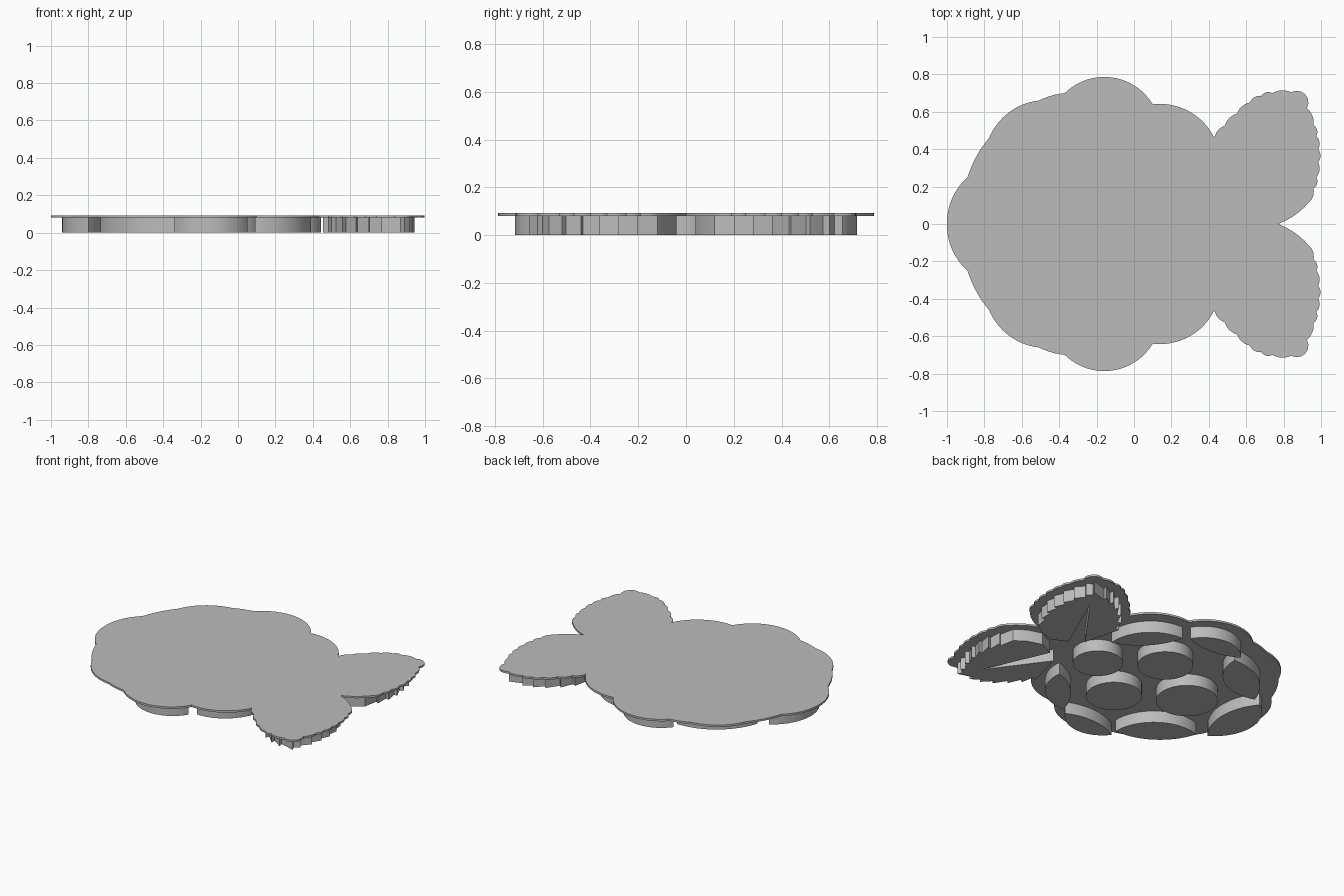
import bpy
import bmesh
import math
from mathutils import Vector

cube = bpy.data.objects.get("Cube")
if cube:
    bpy.data.objects.remove(cube, do_unlink=True)

PLATE_BOTTOM, PLATE_TOP = 0.08, 0.093

grey = bpy.data.materials.new("plain_grey")
grey.use_nodes = True
grey.diffuse_color = (0.5, 0.5, 0.5, 1)
grey.node_tree.nodes["Principled BSDF"].inputs["Base Color"].default_value = (0.5, 0.5, 0.5, 1)


def arc(p, q, sag, steps):
    """Points from p up to (not including) q on an arc bulging left by sag."""
    p, q = Vector(p), Vector(q)
    chord = q - p
    side = Vector((-chord.y, chord.x)).normalized()
    if abs(sag) < 0.001:
        return [p]
    half = chord.length / 2
    radius = (half * half + sag * sag) / (2 * sag)
    centre = (p + q) / 2 + side * (sag - radius)
    sweep = 4 * math.atan(sag / half)
    start = math.atan2(p.y - centre.y, p.x - centre.x)
    r = abs(radius)
    return [centre + r * Vector((math.cos(start - sweep * i / steps),
                                 math.sin(start - sweep * i / steps)))
            for i in range(steps)]


def flip(points):
    return [Vector((p[0], -p[1])) for p in reversed(points)]


def slab(name, points, z0, z1):
    """Extrude a flat outline between two heights."""
    bm = bmesh.new()
    face = bm.faces.new([bm.verts.new((p[0], p[1], z0)) for p in points])
    top = bmesh.ops.extrude_face_region(bm, geom=[face])["geom"]
    bmesh.ops.translate(bm, vec=(0, 0, z1 - z0),
                        verts=[v for v in top if isinstance(v, bmesh.types.BMVert)])
    bmesh.ops.recalc_face_normals(bm, faces=bm.faces)
    mesh = bpy.data.meshes.new(name)
    bm.to_mesh(mesh)
    bm.free()
    mesh.materials.append(grey)
    obj = bpy.data.objects.new(name, mesh)
    bpy.context.collection.objects.link(obj)
    bpy.ops.object.select_all(action="DESELECT")
    obj.select_set(True)
    bpy.context.view_layer.objects.active = obj
    bpy.ops.object.shade_smooth_by_angle(angle=math.radians(25))


def pair(name, points):
    slab(name + "_left", points, 0, PLATE_BOTTOM)
    slab(name + "_right", flip(points), 0, PLATE_BOTTOM)


# Backing plate: lobed berry edge, then scalloped leaf edge (start x, y, bulge)
berry_edge = [(-1, 0, 0.03), (-0.89, 0.25, 0.012), (-0.775, 0.46, 0.045),
              (-0.51, 0.66, 0.006), (-0.37, 0.70, 0.115), (0.10, 0.64, 0.06)]
leaf_edge = [(0.43, 0.46), (0.485, 0.525), (0.55, 0.59), (0.62, 0.65), (0.68, 0.685),
             (0.74, 0.70), (0.84, 0.705), (0.925, 0.62), (0.96, 0.53), (0.975, 0.47),
             (0.985, 0.40), (0.985, 0.33), (0.975, 0.25), (0.96, 0.19), (0.93, 0.11)]
edge = berry_edge + [(x, y, 0.045 if x == 0.84 else 0.012) for x, y in leaf_edge]
edge.append((0.77, 0, 0))
half = []
for a, b in zip(edge, edge[1:]):
    half += arc(a[:2], b[:2], a[2], 16 if a[0] < 0.43 else 6)
half.append(Vector((0.77, 0)))
slab("backing_plate", half + flip(half[1:-1]), PLATE_BOTTOM, PLATE_TOP)


# Round drupelets in the middle of the berry
def disc(x, y, r):
    return [(x + r * math.cos(i * math.tau / 48), y + r * math.sin(i * math.tau / 48))
            for i in range(48)]


slab("drupelet_top", disc(0.29, 0, 0.155), 0, PLATE_BOTTOM)
slab("drupelet_bottom", disc(-0.425, 0, 0.19), 0, PLATE_BOTTOM)
pair("drupelet_middle", disc(-0.045, 0.245, 0.172))


# Cut-off drupelets along the rim: two end points, outer and inner bulge
def lens(p, q, outer, inner):
    return arc(p, q, outer, 20) + arc(q, p, inner, 20)


pair("rim_drupelet_upper", lens((0.09, 0.57), (0.39, 0.25), 0.10, 0.06))
pair("rim_drupelet_side", lens((-0.34, 0.62), (0.05, 0.60), 0.105, 0.05))
pair("rim_drupelet_lower", lens((-0.735, 0.28), (-0.33, 0.57), 0.085, 0.13))
slab("rim_drupelet_end", lens((-0.80, -0.25), (-0.80, 0.25), 0.14, 0.09), 0, PLATE_BOTTOM)

# Saw-toothed leaves, each with a wedge-shaped vein cut from the base
teeth = [(0.455, 0.40), (0.50, 0.475), (0.56, 0.545), (0.63, 0.605), (0.70, 0.64),
         (0.77, 0.655), (0.87, 0.655), (0.89, 0.60), (0.92, 0.52), (0.935, 0.44),
         (0.943, 0.36), (0.935, 0.28), (0.91, 0.20)]
heart = Vector((0.72, 0.36))
leaf = [Vector((0.52, 0.15))]
for tooth in teeth:
    peak = Vector(tooth)
    leaf += [peak, peak.lerp(heart, 0.11)]
leaf += [Vector(p) for p in ((0.87, 0.12), (0.80, 0.07), (0.70, 0.04),
                             (0.60, 0.09), (0.79, 0.52))]
pair("leaf", leaf)
